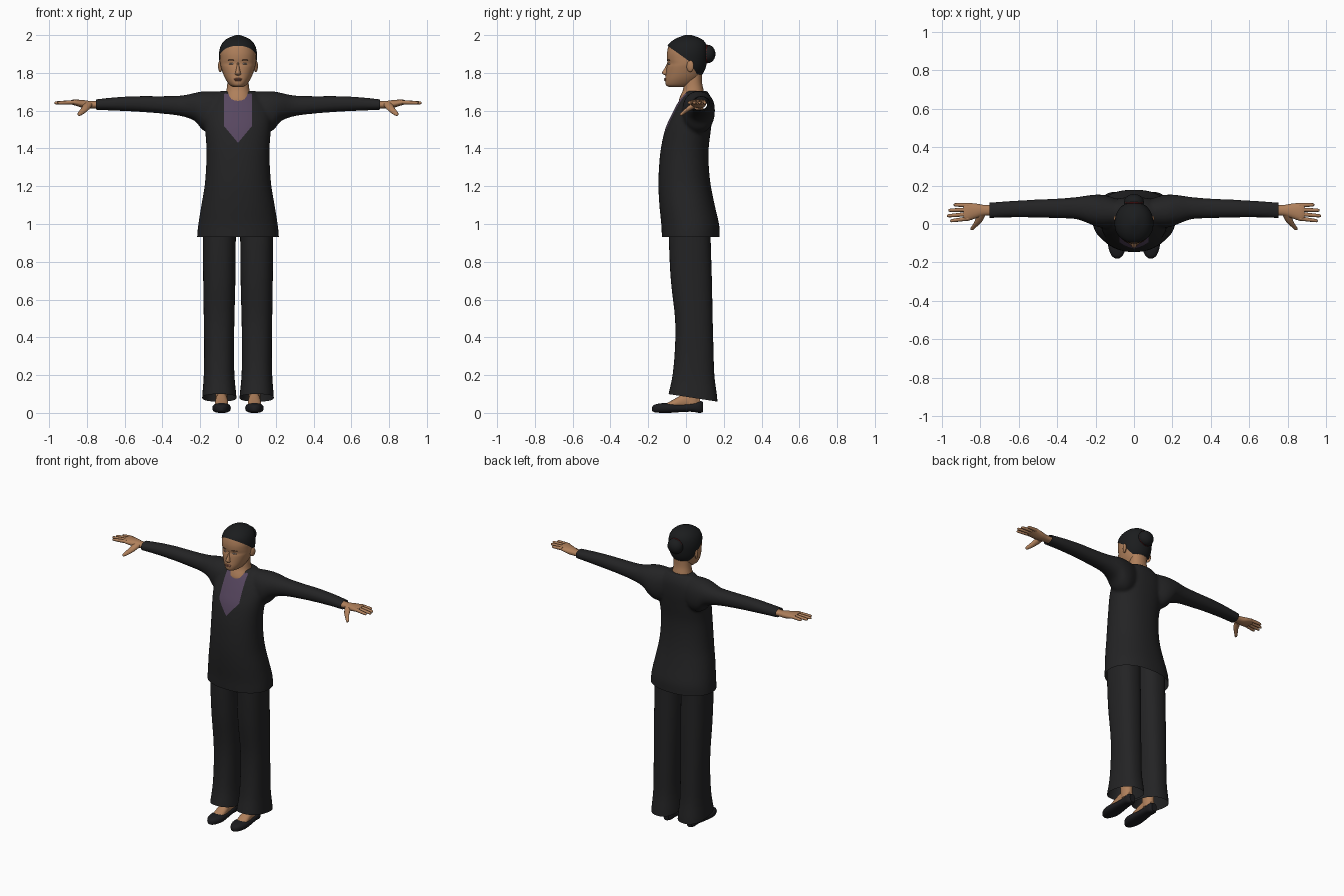
import bpy, bmesh, math
from mathutils import Vector, Matrix

if "Cube" in bpy.data.objects:
    bpy.data.objects.remove(bpy.data.objects["Cube"])


def material(name, r, g, b):
    m = bpy.data.materials.new(name)
    m.use_nodes = True
    m.diffuse_color = (r, g, b, 1)
    m.node_tree.nodes["Principled BSDF"].inputs["Base Color"].default_value = (r, g, b, 1)
    return m


SUIT = material("black cloth", .017, .017, .018)
HAIR = material("dark hair", .011, .012, .013)
SKIN = material("skin", .43, .215, .105)
BLOUSE = material("purple cloth", .095, .062, .115)
SHOE = material("black leather", .012, .012, .014)
LIP = material("lips", .3, .12, .075)
EYE = material("eye white", .42, .38, .35)
BROW = material("brown brow", .1, .05, .03)
RED = material("red hair tie", .13, .01, .01)


def catmull(p, q, r, s, t):
    return [.5 * (2 * b + (c - a) * t + (2 * a - 5 * b + 4 * c - d) * t ** 2
                  + (3 * b - a - 3 * c + d) * t ** 3) for a, b, c, d in zip(p, q, r, s)]


def loft(bm, axis, rings, side=1, power=2.2, count=28, steps=4):
    """Smooth tube along an axis; each ring is (position, low, high, low, high)."""
    ext = [rings[0]] + list(rings) + [rings[-1]]
    fine = [catmull(*ext[i:i + 4], k / steps) for i in range(len(rings) - 1) for k in range(steps)]
    fine.append(rings[-1])
    others = [i for i in range(3) if i != axis]
    loops = []
    for t, a0, a1, b0, b1 in fine:
        loop = []
        for k in range(count):
            ang = math.tau * k / count
            c, s = math.cos(ang), math.sin(ang)
            co = [0, 0, 0]
            co[axis] = t
            co[others[0]] = (a0 + a1) / 2 + (a1 - a0) / 2 * math.copysign(abs(c) ** (2 / power), c)
            co[others[1]] = (b0 + b1) / 2 + (b1 - b0) / 2 * math.copysign(abs(s) ** (2 / power), s)
            co[0] *= side
            loop.append(bm.verts.new(co))
        loops.append(loop)
    for lo, hi in zip(loops, loops[1:]):
        for k in range(count):
            n = (k + 1) % count
            bm.faces.new((lo[k], lo[n], hi[n], hi[k]))
    bm.faces.new(loops[0])
    bm.faces.new(loops[-1])
    bmesh.ops.recalc_face_normals(bm, faces=bm.faces[:])


def slice_mesh(bm, point, normal, clear=False, where=lambda f: True):
    """Cut along a plane; optionally remove what lies behind it."""
    faces = [f for f in bm.faces if where(f)]
    geom = set(faces)
    for f in faces:
        geom.update(f.verts)
        geom.update(f.edges)
    bmesh.ops.bisect_plane(bm, geom=list(geom), plane_co=point, plane_no=normal, clear_inner=clear)


def finish(bm, name, *mats):
    me = bpy.data.meshes.new(name)
    bm.to_mesh(me)
    bm.free()
    for m in mats:
        me.materials.append(m)
    me.shade_smooth()
    me.set_sharp_from_angle(angle=math.radians(50))
    ob = bpy.data.objects.new(name, me)
    bpy.context.scene.collection.objects.link(ob)
    return ob


def ball(name, mat, loc, size, turn=0):
    bm = bmesh.new()
    bmesh.ops.create_uvsphere(bm, u_segments=20, v_segments=12, radius=1)
    bm.transform(Matrix.Translation(loc) @ Matrix.Rotation(turn, 4, "Z") @ Matrix.Diagonal((*size, 1)))
    return finish(bm, name, mat)


def upright(rows):
    """Rings centred on x from (height, half width, front, back)."""
    return [(z, -w, w, f, b) for z, w, f, b in rows]


# Jacket: torso and sleeves fused into one skin, then trimmed at hem and cuffs
bm = bmesh.new()
loft(bm, 2, upright([
    (.88, .217, -.125, .178), (.94, .216, -.128, .178), (1, .21, -.131, .175),
    (1.1, .194, -.141, .152), (1.2, .177, -.146, .132), (1.3, .169, -.143, .121),
    (1.4, .167, -.133, .12), (1.5, .174, -.111, .132), (1.57, .176, -.081, .14),
    (1.63, .16, -.05, .14), (1.67, .13, -.026, .132), (1.705, .09, 0, .112)]), count=48)
for side in (1, -1):
    loft(bm, 0, [
        (.06, -.005, .12, 1.5, 1.7), (.14, -.02, .148, 1.48, 1.703), (.19, -.015, .153, 1.5, 1.702),
        (.23, 0, .15, 1.546, 1.694), (.3, .025, .14, 1.571, 1.68), (.4, .03, .132, 1.584, 1.677),
        (.53, .034, .126, 1.594, 1.677), (.65, .034, .119, 1.6, 1.671),
        (.77, .029, .111, 1.605, 1.658)], side)
raw = finish(bm, "jacket_blank")
mod = raw.modifiers.new("fuse", "REMESH")
mod.mode, mod.voxel_size = "VOXEL", .009
mod = raw.modifiers.new("soften", "SMOOTH")
mod.factor, mod.iterations = .5, 6
fused = bpy.data.meshes.new_from_object(raw.evaluated_get(bpy.context.evaluated_depsgraph_get()))
bpy.data.objects.remove(raw)
bm = bmesh.new()
bm.from_mesh(fused)
slice_mesh(bm, (0, 0, .93), (0, 0, 1), True)


def chest(f):
    c = f.calc_center_median()
    return c.y < .03 and abs(c.x) < .12 and c.z > 1.38


for side in (1, -1):
    slice_mesh(bm, (side * .752, 0, 0), (-side, 0, 0), True)
    slice_mesh(bm, (side * .075, 0, 0), (side, 0, 0), where=chest)
    slice_mesh(bm, (0, 0, 1.43), (side * -1.2, 0, 1), where=chest)
# Blouse panel showing in the jacket opening
for f in bm.faces:
    c = f.calc_center_median()
    if chest(f) and abs(c.x) < .075 and 1.43 + 1.2 * abs(c.x) < c.z < 1.69:
        f.material_index = 1
finish(bm, "jacket", SUIT, BLOUSE)

# Neck and head
bm = bmesh.new()
loft(bm, 2, upright([
    (1.6, .06, -.01, .09), (1.63, .07, -.034, .095), (1.655, .073, -.037, .097),
    (1.68, .069, -.029, .098), (1.71, .061, -.016, .093), (1.75, .056, -.01, .085),
    (1.81, .055, 0, .085)]))
finish(bm, "neck", SKIN)
bm = bmesh.new()
loft(bm, 2, upright([
    (1.725, .024, -.088, 0), (1.735, .043, -.106, .035), (1.76, .062, -.11, .065),
    (1.79, .077, -.107, .085), (1.83, .09, -.102, .095), (1.85, .094, -.097, .098),
    (1.875, .095, -.101, .1), (1.91, .095, -.1, .1), (1.95, .082, -.088, .095),
    (1.98, .052, -.05, .07), (1.992, .015, -.01, .03)]), power=2.1, count=40)
finish(bm, "head", SKIN)
bm = bmesh.new()
loft(bm, 2, upright([
    (1.855, .006, -.099, -.07), (1.83, .009, -.11, -.07), (1.803, .014, -.126, -.07),
    (1.792, .017, -.12, -.07), (1.784, .01, -.104, -.07)]), power=2, count=16)
finish(bm, "nose", SKIN)

# Face details
ball("upper_lip", LIP, (0, -.105, 1.768), (.022, .011, .005))
ball("lower_lip", LIP, (0, -.105, 1.761), (.019, .011, .005))
for side, label in ((1, "left"), (-1, "right")):
    turn = side * .36
    ball(label + "_eye", EYE, (side * .036, -.0885, 1.848), (.014, .005, .005), turn)
    ball(label + "_iris", BROW, (side * .036, -.091, 1.848), (.0045, .004, .0045), turn)
    ball(label + "_brow", BROW, (side * .037, -.092, 1.868), (.019, .004, .0025), turn)
    ball(label + "_ear", SKIN, (side * .094, .022, 1.836), (.01, .02, .031), -turn)

# Hair cap, trimmed to a hairline running from the forehead past the ears to the nape
bm = bmesh.new()
loft(bm, 2, upright([
    (1.785, .068, -.1, .078), (1.8, .083, -.105, .092), (1.83, .095, -.108, .105),
    (1.87, .1, -.107, .113), (1.91, .1, -.105, .115), (1.95, .088, -.094, .108),
    (1.98, .06, -.057, .082), (2, .012, -.005, .03)]), power=2.1, count=40)
corner = Vector((0, .02, 1.86))
slopes = (.71, 1.75)
for s in slopes:
    slice_mesh(bm, corner, (0, s, 1))
below = [f for f in bm.faces if all(
    (f.calc_center_median() - corner).dot((0, s, 1)) < 0 for s in slopes)]
bmesh.ops.delete(bm, geom=below, context="FACES")
finish(bm, "hair", HAIR)
ball("hair_bun", HAIR, (0, .114, 1.9), (.052, .042, .049))
bpy.ops.mesh.primitive_torus_add(major_radius=.047, minor_radius=.004, major_segments=32,
                                 minor_segments=8, location=(0, .11, 1.9),
                                 rotation=(math.pi / 2, 0, 0))
tie = bpy.context.object
tie.name = "hair_tie"
tie.data.materials.append(RED)
tie.data.shade_smooth()

for side, label in ((1, "left"), (-1, "right")):
    # Trouser leg with a hem rising toward the front
    bm = bmesh.new()
    loft(bm, 2, [(z, c - w, c + w, f, b) for z, c, w, f, b in (
        (.03, .099, .092, -.098, .168), (.09, .099, .09, -.094, .164), (.2, .1, .081, -.071, .15),
        (.35, .1, .079, -.058, .145), (.5, .1, .081, -.058, .141), (.7, .099, .085, -.08, .137),
        (.9, .099, .087, -.09, .131), (1.02, .098, .088, -.09, .13))], side, power=2.4, count=36)
    slice_mesh(bm, (0, .035, .08), (0, .154, 1), True)
    finish(bm, label + "_trouser_leg", SUIT)

    # Foot and ankle
    bm = bmesh.new()
    loft(bm, 1, [
        (-.12, .06, .115, .015, .045), (-.09, .052, .123, .015, .058), (-.05, .052, .122, .02, .08),
        (0, .056, .118, .02, .106), (.05, .06, .114, .02, .1), (.075, .07, .105, .03, .08)], side)
    loft(bm, 2, [(.05, .055, .119, -.01, .075), (.12, .054, .12, -.01, .075),
                 (.25, .05, .125, -.01, .085)], side, power=2)
    finish(bm, label + "_foot", SKIN)

    # Slip-on shoe
    bm = bmesh.new()
    loft(bm, 1, [
        (-.179, .078, .097, .01, .032), (-.165, .06, .116, .003, .044), (-.13, .043, .131, 0, .051),
        (-.09, .038, .136, 0, .051), (-.03, .045, .13, .004, .046), (.03, .051, .123, .006, .052),
        (.07, .055, .119, 0, .063), (.09, .068, .106, .004, .058)], side, power=2.6)
    finish(bm, label + "_shoe", SHOE)

    # Hand: palm, thumb and four fingers
    bm = bmesh.new()
    loft(bm, 0, [
        (.73, .045, .098, 1.614, 1.65), (.78, .043, .099, 1.612, 1.651), (.82, .03, .106, 1.615, 1.656),
        (.865, .016, .109, 1.628, 1.659), (.885, .022, .106, 1.635, 1.656)], side, count=20)
    loft(bm, 1, [
        (.045, .772, .818, 1.613, 1.648), (.01, .792, .83, 1.594, 1.623),
        (-.02, .824, .849, 1.574, 1.595), (-.031, .836, .848, 1.573, 1.585)], side, count=14)
    for root, end, tip in ((.029, .016, .955), (.052, .042, .972), (.075, .071, .965), (.097, .1, .937)):
        rows = []
        for t, r in ((0, .011), (.5, .01), (.92, .008), (1, .003)):
            y, z = root + (end - root) * t, 1.645 - .004 * t
            rows.append((.86 + (tip - .86) * t, y - r, y + r, z - r, z + r))
        loft(bm, 0, rows, side, power=2, count=12)
    finish(bm, label + "_hand", SKIN)
